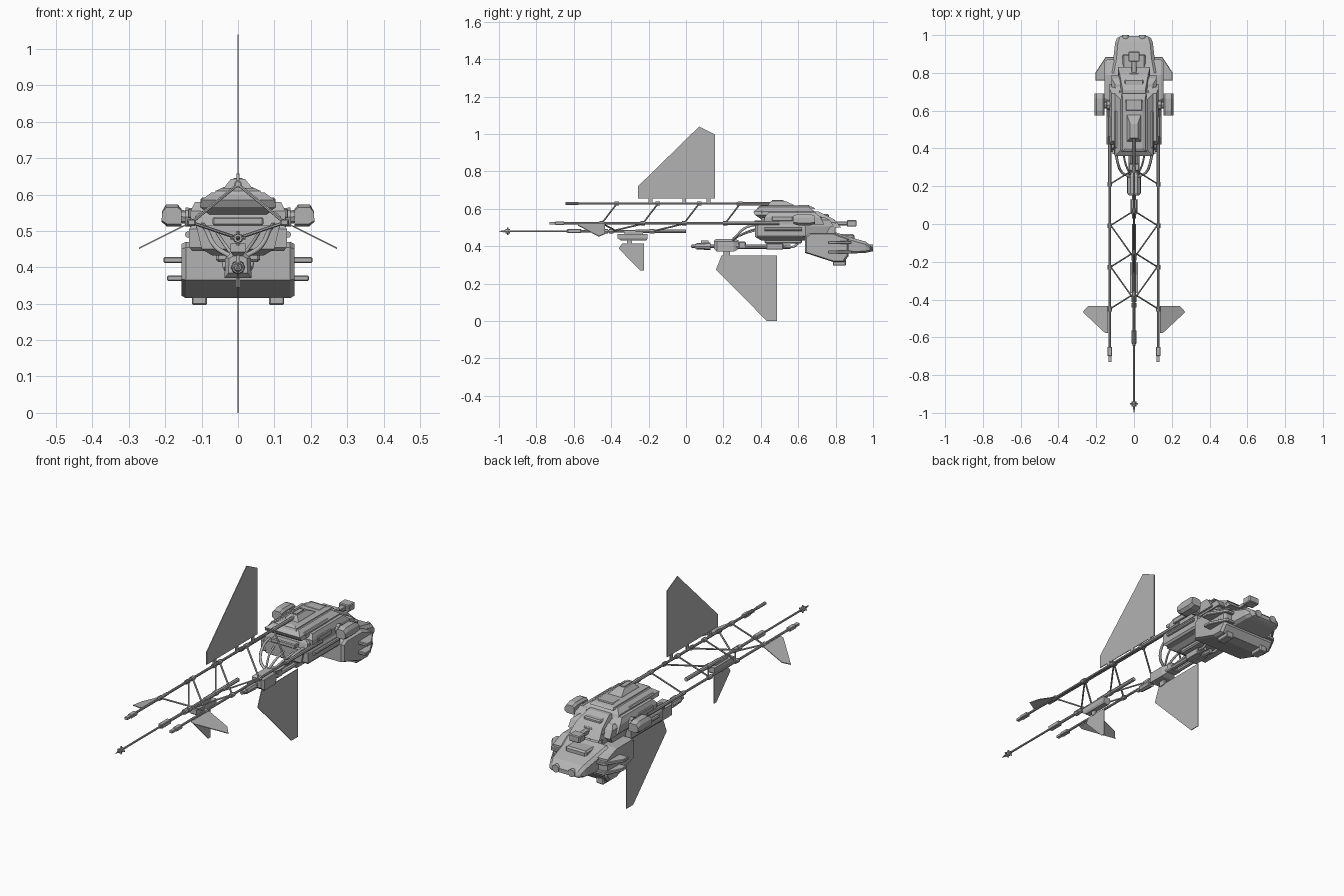
import bpy, bmesh, math
from mathutils import Vector

if "Cube" in bpy.data.objects:
    bpy.data.objects.remove(bpy.data.objects["Cube"])

grey = bpy.data.materials.new("hull_grey")
grey.use_nodes = True
grey.diffuse_color = (0.45, 0.45, 0.45, 1)
grey.node_tree.nodes["Principled BSDF"].inputs["Base Color"].default_value = (0.45, 0.45, 0.45, 1)


def finish(name, bm, bevel=0):
    bmesh.ops.recalc_face_normals(bm, faces=bm.faces)
    mesh = bpy.data.meshes.new(name)
    bm.to_mesh(mesh)
    bm.free()
    mesh.materials.append(grey)
    ob = bpy.data.objects.new(name, mesh)
    bpy.context.collection.objects.link(ob)
    if bevel:
        mod = ob.modifiers.new("chamfer", 'BEVEL')
        mod.width, mod.segments = bevel, 1
    return ob


def loft(name, rings, bevel=0):
    """Skin a list of equal-length point rings and cap the ends."""
    bm = bmesh.new()
    rows = [[bm.verts.new(p) for p in r] for r in rings]
    n = len(rows[0])
    for a, b in zip(rows, rows[1:]):
        for i in range(n):
            bm.faces.new((a[i], a[(i + 1) % n], b[(i + 1) % n], b[i]))
    bm.faces.new(rows[0])
    bm.faces.new(rows[-1])
    return finish(name, bm, bevel)


def box(name, x0, x1, y0, y1, z0, z1, bevel=0):
    return loft(name, [[(x0, y0, z), (x1, y0, z), (x1, y1, z), (x0, y1, z)] for z in (z0, z1)], bevel)


def tiers(name, levels, cx=0, bevel=0):
    """Stack of rectangles: each level is z, half width, y start, y end."""
    return loft(name, [[(cx - w, a, z), (cx + w, a, z), (cx + w, b, z), (cx - w, b, z)]
                       for z, w, a, b in levels], bevel)


def side_prism(name, pts, w, inset=0, cx=0):
    """Side profile (y, z) extruded across x, the outer edges pulled in."""
    cy = sum(p[0] for p in pts) / len(pts)
    cz = sum(p[1] for p in pts) / len(pts)
    s = 1 - inset
    small = [(cy + (y - cy) * s, cz + (z - cz) * s) for y, z in pts]
    layers = [(-w, small), (-w * s, pts), (w * s, pts), (w, small)] if inset else [(-w, pts), (w, pts)]
    return loft(name, [[(cx + x, y, z) for y, z in p] for x, p in layers])


def rod(name, a, b, r, r2=None, sides=8):
    a, b = Vector(a), Vector(b)
    d = b - a
    bm = bmesh.new()
    bmesh.ops.create_cone(bm, cap_ends=True, segments=sides, radius1=r,
                          radius2=r if r2 is None else r2, depth=d.length)
    bm.transform(d.to_track_quat('Z', 'Y').to_matrix().to_4x4())
    bmesh.ops.translate(bm, verts=bm.verts, vec=(a + b) / 2)
    return finish(name, bm)


def along(name, x, z, y0, y1, r, r2=None, sides=8):
    return rod(name, (x, y0, z), (x, y1, z), r, r2, sides)


def cable(name, pts, r):
    cu = bpy.data.curves.new(name, 'CURVE')
    cu.dimensions, cu.bevel_depth, cu.bevel_resolution, cu.resolution_u = '3D', r, 1, 6
    sp = cu.splines.new('BEZIER')
    sp.bezier_points.add(len(pts) - 1)
    for bp, p in zip(sp.bezier_points, pts):
        bp.co = p
        bp.handle_left_type = bp.handle_right_type = 'AUTO'
    cu.materials.append(grey)
    bpy.context.collection.objects.link(bpy.data.objects.new(name, cu))


# Flat fins
side_prism("top_fin", [(-.257, .655), (-.257, .72), (.07, 1.04), (.155, .997), (.155, .655)], .002)
side_prism("bottom_fin", [(.16, .275), (.19, .35), (.487, .35), (.487, 0), (.433, 0)], .002)
side_prism("small_fin", [(-.36, .388), (-.342, .414), (-.225, .414), (-.225, .27), (-.245, .27)], .002)
for y in (-.19, -.01, .12):
    box("top_fin_pylon", -.004, .004, y - .01, y + .01, .628, .658)
box("small_fin_pylon", -.005, .005, -.315, -.29, .41, .445)
box("bottom_fin_pylon", -.006, .006, .2, .235, .345, .38)

# Booms
along("top_boom", 0, .628, -.62, .45, .006)
along("top_boom_sleeve", 0, .628, .27, .45, .009)
along("top_boom_tip", 0, .628, -.645, -.575, .008)
along("lower_boom", 0, .48, -.98, 0, .005)
along("lower_boom_sleeve", 0, .48, -.27, 0, .01)
along("lower_boom_middle", 0, .48, -.64, -.27, .007)
box("lower_boom_clamp", -.012, .012, -.635, -.56, .47, .492, .003)
along("spike", 0, .48, -1, -.97, .001, .006)
along("spike_collar", 0, .48, -.965, -.94, .012)
rod("spike_cross", (-.02, -.952, .48), (.02, -.952, .48), .004)
rod("spike_cross", (0, -.952, .46), (0, -.952, .5), .004)
tiers("sensor_box", [(.432, .014, -.35, -.21), (.442, .02, -.365, -.205), (.466, .02, -.365, -.205)])
box("sensor_mount", -.008, .008, -.33, -.23, .46, .48)
for y in (-.43, -.4, -.18):
    along("lower_boom_collar", 0, .48, y - .012, y + .012, .013)

# Paired booms, struts, winglets, hull side parts
for s in (1, -1):
    X = .128 * s
    along("side_boom", X, .523, -.7, .5, .006)
    along("side_boom_sleeve", X, .523, .2, .5, .009)
    box("side_boom_tip", X - .012, X + .012, -.7, -.65, .514, .532, .003)
    box("side_boom_end", X - .008, X + .008, -.73, -.7, .517, .529)
    for i in range(4):
        y = -.45 + .22 * i
        rod("upper_strut", (X, y, .523), (0, y + .08, .628), .0045, sides=6)
        along("side_collar", X, .523, y - .012, y + .012, .011)
        along("top_collar", 0, .628, y + .068, y + .092, .011)
    for y in (-.22, 0):
        rod("lower_strut", (X, y, .523), (0, y - .18, .48), .0045, sides=6)
    rod("lower_strut", (X, -.45, .523), (0, -.37, .48), .0045, sides=6)
    fin = [(.137, -.434), (.243, -.434), (.272, -.466), (.152, -.578), (.137, -.578)]
    loft("side_winglet", [[(x * s, y, .52 - (x - .137) * .5 + t) for x, y in fin] for t in (-.002, .002)])

    # Feed cables from hull to nose unit
    cable("feed_cable", [(.1 * s, .42, .52), (.085 * s, .32, .5), (.06 * s, .27, .455), (.02 * s, .25, .43)], .007)
    cable("inner_cable", [(.06 * s, .4, .5), (.045 * s, .32, .475), (.02 * s, .26, .44)], .005)
    cable("rear_cable", [(.03 * s, .53, .4), (.035 * s, .58, .4), (.04 * s, .61, .44)], .007)

    # Rounded outboard pods
    outer = [(.155, .512), (.195, .512), (.21, .525), (.208, .555), (.198, .572), (.165, .572), (.155, .56)]
    loft("side_pod", [[(x * s, y, .54 + (z - .54) * k) for x, z in outer]
                      for y, k in ((.575, .75), (.6, 1), (.665, 1), (.69, .7))])
    rod("pod_arm", (.1 * s, .63, .535), (.165 * s, .63, .54), .018)
    rod("pod_arm_joint", (.12 * s, .63, .537), (.145 * s, .63, .538), .026)

    # Stacked rear stabilisers
    for z, k in ((.412, 1), (.362, .95)):
        plan = [(.1, .76), (.205 * k, .76), (.205 * k, .8), (.15, .885), (.1, .885)]
        loft("stabiliser", [[(x * s, y, z + t) for x, y in plan] for t in (0, .016)], .003)

    # Hull flanks
    tiers("flank_box", [(.445, .018, .39, .62), (.455, .026, .38, .64), (.505, .026, .38, .64), (.515, .02, .39, .63)], .108 * s)
    tiers("upper_flank", [(.515, .03, .42, .74), (.555, .03, .42, .72), (.58, .018, .44, .69)], .1 * s)
    box("flank_panel", (.128 * s) - .01, (.128 * s) + .01, .46, .57, .535, .56, .003)
    along("flank_pipe", .137 * s, .49, .42, .62, .009)
    box("vent_block", .085 * s - .018, .085 * s + .018, .4, .6, .57, .592, .005)
    box("landing_pad", .106 * s - .021, .106 * s + .021, .785, .855, .296, .33, .004)
    box("rear_rib", .07 * s - .012, .07 * s + .012, .7, .8, .46, .53, .004)
    along("exhaust_ring", .045 * s, .39, .97, 1.0, .019, sides=14)
    along("lower_pipe", .018 * s, .398, .25, .56, .012)
    box("lower_pipe_clamp", .018 * s - .016, .018 * s + .016, .43, .52, .382, .415, .003)

# Main hull
tiers("lower_hull", [(.432, .07, .4, .68), (.45, .1, .37, .74), (.515, .115, .37, .78)])
tiers("mid_hull", [(.505, .12, .39, .79), (.54, .118, .4, .77), (.555, .1, .41, .74)])
tiers("upper_hull", [(.54, .072, .41, .76), (.566, .105, .37, .7), (.585, .1, .36, .69), (.606, .072, .39, .66)])
tiers("top_deck", [(.6, .066, .38, .69), (.61, .062, .385, .68), (.618, .045, .4, .64)])
tiers("turret", [(.61, .042, .43, .585), (.622, .036, .44, .575), (.642, .02, .455, .53)])
box("turret_cap", -.012, .012, .46, .52, .64, .646)
box("deck_hatch", -.045, .045, .6, .66, .606, .62, .004)
tiers("rear_deck", [(.5, .085, .6, .83), (.545, .075, .6, .79), (.585, .06, .6, .71)])
box("rear_hatch", -.05, .05, .715, .765, .545, .572, .006)
box("front_sill", -.07, .07, .365, .42, .515, .538, .004)
box("keel_block", -.06, .06, .42, .62, .415, .44, .006)

# Rear engine block, wide at the body and narrow at the tail
side_prism("engine_block", [(.635, .365), (.635, .455), (.66, .47), (.79, .47), (.87, .44), (.87, .35),
                            (.845, .315), (.79, .315)], .155, .08)
body = [(.8, .125, .355, .475), (.87, .11, .36, .45), (.96, .1, .365, .425), (.985, .09, .37, .405), (.995, .07, .375, .395)]
loft("tail_block", [[(-w, y, a + .01), (-w * .85, y, a), (w * .85, y, a), (w, y, a + .01),
                     (w, y, b - .015), (w * .85, y, b), (-w * .85, y, b), (-w, y, b - .015)]
                    for y, w, a, b in body])
box("tail_plate", -.06, .06, .82, .9, .43, .466, .008)

# Raised rear beam
box("rear_beam", -.014, .014, .7, .88, .512, .532, .003)
box("rear_beam_head", -.03, .03, .86, .912, .505, .54, .004)
box("rear_beam_mount", -.025, .025, .73, .8, .48, .54, .004)

# Nose unit and gun
loft("nose_unit", [[(-w, y, .385 - d), (w, y, .385 - d), (w * .95, y, .425), (w * .5, y, .425 + t),
                    (-w * .5, y, .425 + t), (-w * .95, y, .425)]
                   for y, w, d, t in ((.15, .026, 0, .006), (.165, .037, .014, .015), (.255, .037, .014, .015), (.28, .024, 0, .008))])
along("gun_barrel", 0, .4, .03, .16, .01)
along("gun_body", 0, .4, .055, .13, .017, .02)
along("gun_tip", 0, .4, .028, .055, .005, .013)
box("gun_sight", -.006, .006, .08, .12, .415, .43)
box("nose_collar", -.03, .03, .28, .32, .385, .425, .005)
cable("nose_cable", [(0, .25, .44), (0, .32, .47), (0, .39, .49)], .006)
